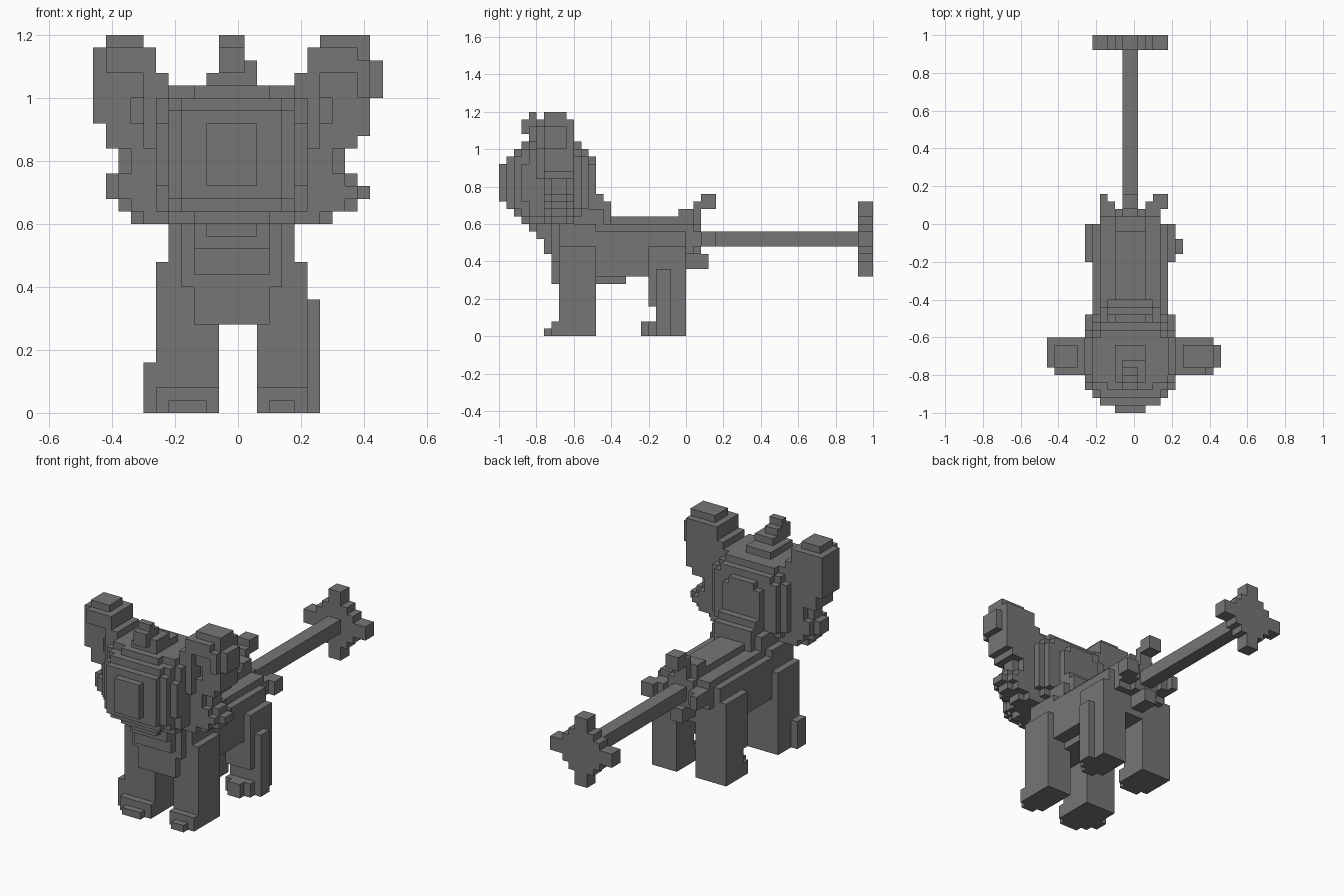
import bpy, bmesh
from mathutils import Vector

cube = bpy.data.objects.get("Cube")
if cube:
    bpy.data.objects.remove(cube)

S = 0.04                              # edge of one block
ORIGIN = Vector((-0.46, -1.0, 0.0))   # corner of the block grid
MID = 11                              # grid line through the middle of the head
parts = {}
taken = set()


def add(name, cells):
    """Give free grid cells to a part."""
    fresh = set(cells) - taken
    taken.update(fresh)
    parts.setdefault(name, set()).update(fresh)


def box(name, x0, x1, y0, y1, z0, z1):
    lo = [round((v - o) / S) for v, o in zip((x0, y0, z0), ORIGIN)]
    hi = [round((v - o) / S) for v, o in zip((x1, y1, z1), ORIGIN)]
    add(name, {(i, j, k) for i in range(lo[0], hi[0])
               for j in range(lo[1], hi[1]) for k in range(lo[2], hi[2])})


def rounded_head(name, centre, radii):
    """Squarish from the front, tapering to the muzzle, flatter behind."""
    cells = set()
    for i in range(23):
        for j in range(50):
            for k in range(30):
                p = ORIGIN + Vector((i + .5, j + .5, k + .5)) * S
                x, y, z = ((a - c) / r for a, c, r in zip(p, centre, radii))
                if (x ** 4 + z ** 4) ** .5 + abs(y) ** (2 if y < 0 else 4) < 1:
                    cells.add((i, j, k))
    add(name, cells)


# Head, and the forward-curled tuft on top
rounded_head("head", (-.02, -.74, .82), (.25, .26, .235))
box("head_tuft", -.1, .06, -.84, -.64, 1.04, 1.08)
box("head_tuft", -.06, .06, -.84, -.72, 1.08, 1.12)
box("head_tuft", -.06, .02, -.88, -.76, 1.08, 1.16)
box("head_tuft", -.06, .02, -.84, -.8, 1.16, 1.2)

# Ears above and cheek tufts below, one row of blocks at a time
inner = [4] * 10 + [5, 5, 6, 6, 7]
outer_right = [8, 9, 10, 10, 9, 9, 10, 10] + [11] * 6 + [10]
outer_left = [8, 10, 11, 10, 9, 9, 10] + [11] * 3 + [12] * 3 + [11] * 2
for side, outer in (("right", outer_right), ("left", outer_left)):
    for row in range(15):
        z = 15 + row
        is_ear = z >= 21
        for d in range(inner[row], outer[row]):
            rim = d >= outer[row] - 1
            front, back = (5, 10) if is_ear else (6, 10)
            if rim or (21 <= z < 27 and 7 <= d < 10):
                front += 1                      # rounded rim, hollow ear
            if d == 7 and z in (23, 24):
                front += 1
            if d == 11:
                back = 9
            if z == 29 or (rim and not is_ear):
                front, back = (6, 9) if is_ear else (7, 9)
            x = MID + d if side == "left" else MID - 1 - d
            name = side + ("_ear" if is_ear else "_cheek_tuft")
            add(name, {(x, y, z) for y in range(front, back)})

# Neck and stepped chest
box("neck", -.14, .1, -.52, -.44, .6, .76)
box("neck", -.14, .1, -.44, -.4, .6, .72)
box("neck", -.18, .14, -.68, -.44, .6, .68)
box("chest", -.22, .18, -.68, -.48, .32, .6)
box("chest", -.18, .14, -.72, -.68, .4, .6)
box("chest", -.14, .1, -.72, -.68, .28, .4)
box("chest", -.14, .1, -.76, -.72, .44, .6)
box("chest", -.14, .1, -.8, -.76, .52, .6)
box("chest", -.1, .06, -.84, -.8, .56, .64)

# Body, belly and stepped back
box("body", -.22, .18, -.48, 0, .32, .56)
box("body", -.18, .14, -.48, 0, .56, .6)
box("belly", -.14, .1, -.68, -.32, .28, .32)
box("back_ridge", -.1, .06, -.44, .04, .6, .64)
box("rump", -.18, .14, 0, .04, .44, .6)

# Legs with stepped toes
for side, x0, x1 in (("right", -.26, -.06), ("left", .06, .22)):
    front = side + "_front_leg"
    box(front, x0, x1, -.68, -.48, 0, .48)
    box(front, x0 + .04, x1 - .04, -.68, -.52, .48, .52)
    box(front, x0, x1, -.72, -.68, 0, .08)
    box(front, x0 + .04, x1 - .04, -.76, -.72, 0, .04)
    hind = side + "_hind_leg"
    box(hind, x0, x1, -.16, 0, 0, .48)
    box(hind, x0, x1, -.2, -.16, .16, .48)
    box(hind, x0, x1, -.2, -.16, 0, .08)
    box(hind, x0 + .04, x1 - .04, -.24, -.2, 0, .08)
box("right_front_leg", -.3, -.26, -.68, -.6, 0, .16)
box("left_hind_leg", .22, .26, -.16, -.08, 0, .36)

# Blossom of four tufts around the root of the tail
box("upper_tuft", -.1, .06, -.04, .04, .64, .68)
box("upper_tuft", -.06, .02, .04, .08, .56, .72)
box("upper_tuft", -.06, .02, .08, .16, .68, .76)
box("lower_tuft", -.06, .02, 0, .12, .36, .44)
for side, x0, x1, tip0, tip1 in (("right", -.18, -.1, -.18, -.14),
                                 ("left", .06, .14, .1, .18)):
    box(side + "_tuft", x0, x1, .04, .12, .48, .56)
    box(side + "_tuft", tip0, tip1, .08, .16, .48, .56)

# Straight tail ending in a flat star
box("tail", -.1, .06, .04, .08, .44, .6)
box("tail", -.06, .02, .04, .92, .48, .56)
for reach, half in ((.2, .04), (.12, .08)):
    box("tail_star", -.02 - reach, -.02 + reach, .92, 1, .52 - half, .52 + half)
    box("tail_star", -.02 - half, -.02 + half, .92, 1, .52 - reach, .52 + reach)

# Turn each part's cells into its outer skin
grey = bpy.data.materials.new("plain_grey")
colour = (.18, .18, .18, 1)
grey.diffuse_color = colour
grey.use_nodes = True
grey.node_tree.nodes["Principled BSDF"].inputs["Base Color"].default_value = colour

for name, cells in parts.items():
    bm = bmesh.new()
    for cell in sorted(cells):
        for axis in range(3):
            for sign in (0, 1):
                beside = list(cell)
                beside[axis] += 2 * sign - 1
                if tuple(beside) in taken:
                    continue
                u, v = (axis + 1) % 3, (axis + 2) % 3
                loop = []
                for a, b in ((0, 0), (1, 0), (1, 1), (0, 1)):
                    p = Vector(cell)
                    p[axis] += sign
                    p[u] += a
                    p[v] += b
                    loop.append(bm.verts.new(ORIGIN + p * S))
                bm.faces.new(loop if sign else loop[::-1])
    bmesh.ops.remove_doubles(bm, verts=bm.verts, dist=S / 100)
    mesh = bpy.data.meshes.new(name)
    bm.to_mesh(mesh)
    bm.free()
    mesh.materials.append(grey)
    bpy.context.collection.objects.link(bpy.data.objects.new(name, mesh))
